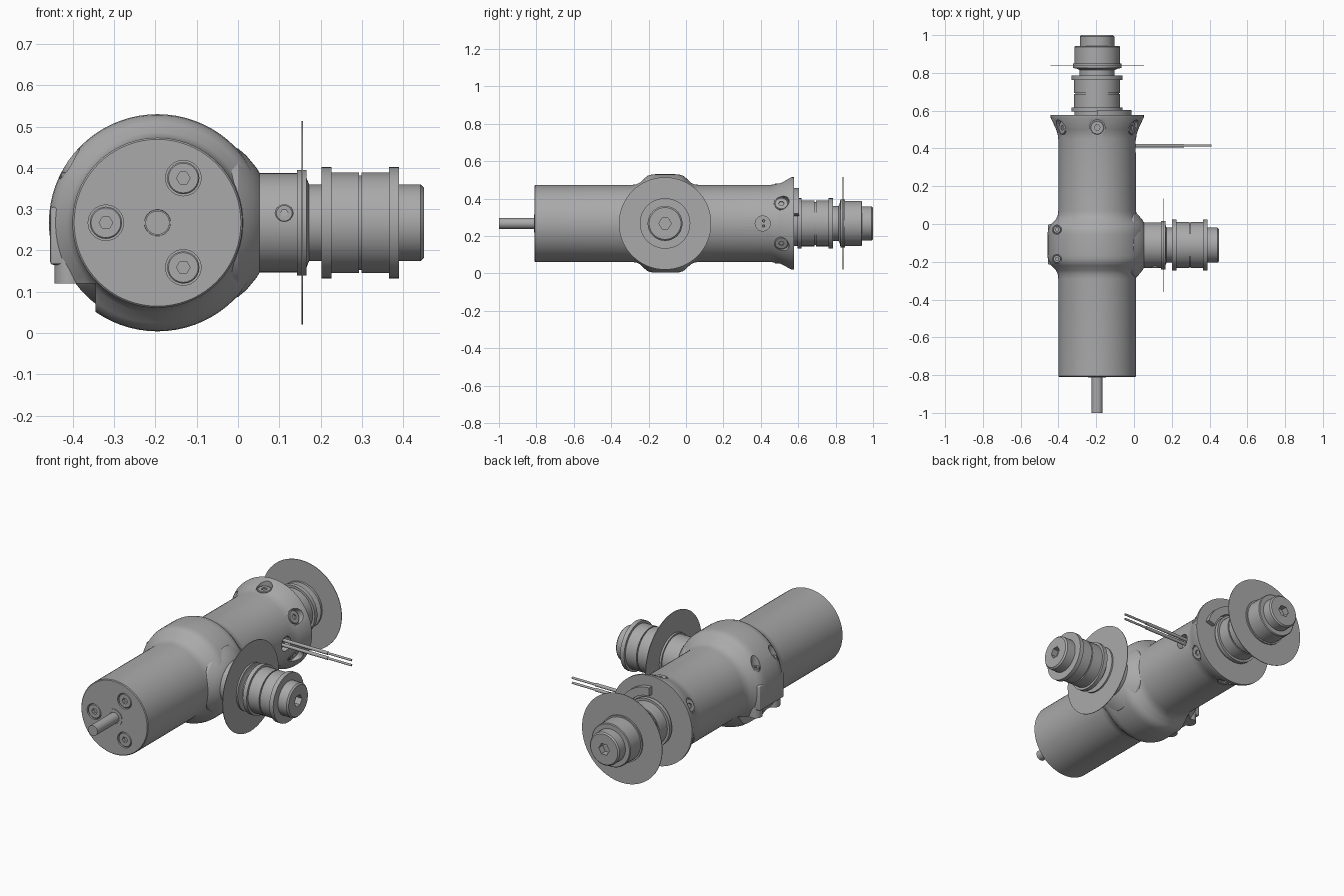
import bpy, bmesh
from math import cos, sin, pi, radians
from mathutils import Vector

cube = bpy.data.objects.get("Cube")
if cube:
    bpy.data.objects.remove(cube, do_unlink=True)

steel = bpy.data.materials.new("grey_steel")
steel.use_nodes = True
steel.diffuse_color = (0.4, 0.4, 0.4, 1)
steel.node_tree.nodes["Principled BSDF"].inputs["Base Color"].default_value = (0.4, 0.4, 0.4, 1)

X, Y, Z = Vector((1, 0, 0)), Vector((0, 1, 0)), Vector((0, 0, 1))
CX, CZ = -0.195, 0.267          # main axis position
SIDE_Y = -0.112                 # side spindle position


def finish(name, bm):
    bmesh.ops.recalc_face_normals(bm, faces=bm.faces)
    mesh = bpy.data.meshes.new(name)
    bm.to_mesh(mesh)
    bm.free()
    mesh.materials.append(steel)
    obj = bpy.data.objects.new(name, mesh)
    bpy.context.collection.objects.link(obj)
    smooth(obj)
    return obj


def smooth(obj):
    bpy.ops.object.select_all(action='DESELECT')
    obj.select_set(True)
    bpy.context.view_layer.objects.active = obj
    bpy.ops.object.shade_smooth_by_angle(angle=radians(28))


def lathe(name, profile, origin, axis, hexed=0, seg=48):
    """Turn (distance, radius) points round an axis; the last `hexed` points are hexagonal."""
    bm = bmesh.new()
    rings = []
    for i, (t, r) in enumerate(profile):
        ring = []
        for k in range(seg):
            a = 2 * pi * k / seg
            six = cos(pi / 6) / cos(a % (pi / 3) - pi / 6) if i >= len(profile) - hexed else 1
            ring.append(bm.verts.new((r * six * cos(a), r * six * sin(a), t)))
        rings.append(ring)
    for a, b in zip(rings, rings[1:]):
        for k in range(seg):
            n = (k + 1) % seg
            bm.faces.new((a[k], a[n], b[n], b[k]))
    bmesh.ops.remove_doubles(bm, verts=bm.verts, dist=1e-5)
    obj = finish(name, bm)
    obj.rotation_mode = 'QUATERNION'
    obj.rotation_quaternion = axis.to_track_quat('Z', 'Y')
    obj.location = origin
    return obj


def rod(name, r, start, axis, length, seg=32):
    return lathe(name, [(0, 0), (0, r), (length, r), (length, 0)], start, axis, seg=seg)


def box(name, low, high, bevel=0):
    bm = bmesh.new()
    bmesh.ops.create_cube(bm, size=1)
    for v in bm.verts:
        v.co = [lo if c < 0 else hi for c, lo, hi in zip(v.co, low, high)]
    if bevel:
        bmesh.ops.bevel(bm, geom=bm.edges[:], offset=bevel, segments=3, profile=0.5, affect='EDGES')
    return finish(name, bm)


def screw(name, r, top, axis):
    """Screw head with a hexagonal socket, its top at the given point."""
    s = r * 0.42
    return lathe(name, [(-0.03, 0), (-0.03, r), (-0.003, r), (0, r - 0.003),
                        (0, s), (-0.018, s), (-0.018, 0)], top, axis, hexed=3, seg=24)


# Main housing with clamp bulge and flared rear
housing = lathe("housing", [
    (-0.81, 0), (-0.81, 0.202), (-0.806, 0.206), (-0.29, 0.206), (-0.265, 0.209), (-0.245, 0.219),
    (-0.22, 0.243), (-0.205, 0.255), (-0.185, 0.261), (-0.165, 0.263), (-0.055, 0.263),
    (-0.035, 0.261), (-0.015, 0.255), (0, 0.243), (0.025, 0.219), (0.045, 0.209), (0.07, 0.206),
    (0.45, 0.206), (0.475, 0.209), (0.50, 0.217), (0.565, 0.247), (0.578, 0.247), (0.578, 0)],
    (CX, 0, CZ), Y, seg=72)

# Screw pockets and the cut-away under the clamp
cutters = [box("relief_cutter", (-0.6, -0.32, -0.1), (-0.345, 0.09, 0.12)),
           rod("cable_hole_cutter", 0.04, (CX + 0.17, 0.41, CZ), X, 0.1)]

for k in range(3):
    a = pi / 3 + 2 * pi * k / 3
    p = Vector((CX + 0.125 * cos(a), -0.81, CZ + 0.125 * sin(a)))
    cutters.append(rod("face_pocket_cutter", 0.043, p + Y * 0.02, -Y, 0.06))
    screw("face_screw", 0.039, p + Y * 0.002, -Y)

for k in range(6):
    a = pi / 6 + pi * k / 3
    out = Vector((cos(a), 0, sin(a)))
    p = Vector((CX, 0.51, CZ)) + out * 0.214
    cutters.append(rod("flare_pocket_cutter", 0.041, p - out * 0.008, out, 0.08))
    screw("flare_screw", 0.036, p, out)

for y in (-0.03, -0.185):
    cutters.append(rod("clamp_pocket_cutter", 0.024, (-0.408, y, 0.37), Z, 0.15))
    screw("clamp_screw", 0.021, (-0.408, y, 0.39), Z)
    rod("clamp_foot", 0.036, (-0.408, y, 0.12), Z, 0.06)

bpy.context.view_layer.objects.active = housing
for c in cutters:
    c.hide_render = True
    mod = housing.modifiers.new("cut", 'BOOLEAN')
    mod.operation = 'DIFFERENCE'
    mod.solver = 'EXACT'
    mod.object = c
    bpy.ops.object.modifier_apply(modifier=mod.name)
for c in cutters:
    bpy.data.objects.remove(c, do_unlink=True)
smooth(housing)

# Clamp lug on the bulge
box("clamp_lug", (-0.455, -0.215, 0.165), (-0.34, 0, 0.305), 0.008)

# Front shaft and its bearing ring
rod("shaft", 0.029, (CX, -0.8, CZ), -Y, 0.2)
lathe("shaft_ring", [(0, 0.029), (0.013, 0.032), (0.013, 0.048), (0, 0.048)], (CX, -0.8, CZ), -Y)


# Spindle stacks: collar, thin disc, neck, bearing pair with shoulders, nose
SOCKET = 0.033
side = [(-0.02, 0), (-0.02, 0.12), (0.143, 0.12), (0.143, 0.128), (0.166, 0.128), (0.166, 0.108),
        (0.172, 0.093), (0.202, 0.093), (0.202, 0.135), (0.226, 0.135), (0.226, 0.122),
        (0.293, 0.122), (0.293, 0.115), (0.299, 0.115), (0.299, 0.122), (0.366, 0.122),
        (0.366, 0.135), (0.39, 0.135), (0.39, 0.093), (0.442, 0.093), (0.45, 0.085),
        (0.45, SOCKET), (0.415, SOCKET), (0.415, 0)]
lathe("side_spindle", side, (0, SIDE_Y, CZ), X, hexed=3)
lathe("side_boss", [(-0.1, 0), (-0.1, 0.2), (0, 0.18), (0.02, 0.163), (0.035, 0.145),
                    (0.045, 0.133), (0.052, 0.121), (0.052, 0)], (0, SIDE_Y, CZ), X)
rod("side_disc", 0.247, (0.154, SIDE_Y, CZ), X, 0.003, 64)
screw("collar_screw", 0.022, (0.112, SIDE_Y - 0.121, CZ + 0.023), -Y)

rear = [(0.57, 0), (0.57, 0.12), (0.595, 0.12), (0.595, 0.135), (0.617, 0.135), (0.617, 0.122),
        (0.687, 0.122), (0.687, 0.115), (0.694, 0.115), (0.694, 0.122), (0.762, 0.122),
        (0.762, 0.135), (0.785, 0.135), (0.785, 0.093), (0.815, 0.093), (0.822, 0.108),
        (0.826, 0.128), (0.849, 0.128), (0.849, 0.12), (0.938, 0.12), (0.942, 0.116),
        (0.942, 0.091), (0.993, 0.091), (1, 0.084), (1, SOCKET), (0.965, SOCKET), (0.965, 0)]
lathe("rear_spindle", rear, (CX, 0, CZ), Y, hexed=3)
rod("rear_disc", 0.247, (CX, 0.838, CZ), Y, 0.003, 64)

# Arc plate on the rear face
bm = bmesh.new()
angles = [radians(16 + 74 * k / 16) for k in range(17)]
outline = [(0.19, a) for a in angles] + [(0.145, a) for a in reversed(angles)]
face = bm.faces.new([bm.verts.new((CX + r * cos(a), 0.57, CZ + r * sin(a))) for r, a in outline])
moved = bmesh.ops.extrude_face_region(bm, geom=[face])["geom"]
bmesh.ops.translate(bm, vec=Y * 0.033, verts=[v for v in moved if isinstance(v, bmesh.types.BMVert)])
finish("rear_arc_plate", bm)

# Pair of cables leaving the side hole
for dz in (-0.014, 0.014):
    start = Vector((CX + 0.16, 0.415, CZ + dz))
    rod("cable_sleeve", 0.009, start, X, 0.3, 12)
    rod("cable_tip", 0.006, start, X, 0.445, 12)
